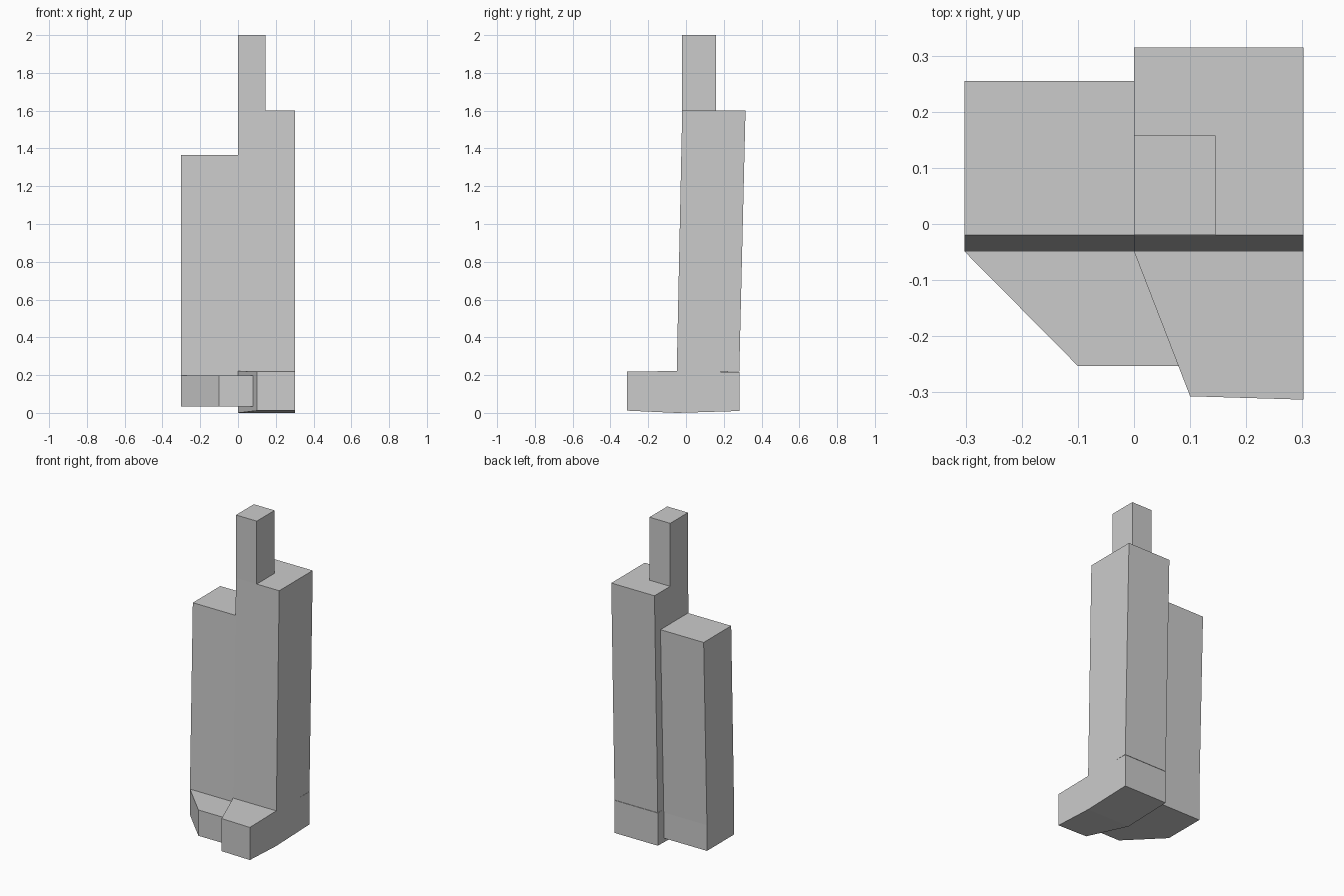
import bpy, bmesh

if "Cube" in bpy.data.objects:
    bpy.data.objects.remove(bpy.data.objects["Cube"])

W = 0.302  # half width


def loft(name, bottom, top):
    """Closed solid between two matching rings of 3D points (counter-clockwise)."""
    bm = bmesh.new()
    lo = [bm.verts.new(p) for p in bottom]
    hi = [bm.verts.new(p) for p in top]
    n = len(lo)
    bm.faces.new(lo[::-1])
    bm.faces.new(hi)
    for i in range(n):
        j = (i + 1) % n
        bm.faces.new((lo[i], lo[j], hi[j], hi[i]))
    bmesh.ops.recalc_face_normals(bm, faces=bm.faces)
    mesh = bpy.data.meshes.new(name)
    bm.to_mesh(mesh)
    bm.free()
    obj = bpy.data.objects.new(name, mesh)
    bpy.context.collection.objects.link(obj)
    return obj


def rect(x0, x1, y0, y1, z):
    return [(x0, y0, z), (x1, y0, z), (x1, y1, z), (x0, y1, z)]


def slab(name, outline):
    """Solid from plan points given as (x, y, bottom z, top z)."""
    return loft(name, [(x, y, b) for x, y, b, t in outline],
                [(x, y, t) for x, y, b, t in outline])


# Two towers leaning slightly backwards, and the post on the taller one
loft("tall_tower", rect(0, W, -0.049, 0.282, 0.218), rect(0, W, -0.02, 0.315, 1.602))
loft("short_tower", rect(-W, 0, -0.049, 0.222, 0.197), rect(-W, 0, -0.02, 0.255, 1.365))
loft("top_post", rect(0, 0.145, -0.02, 0.158, 1.6), rect(0, 0.145, -0.02, 0.158, 2.0))

# Larger base under the tall tower, creased where the tower front meets it
slab("tall_base_front", [(0.1, -0.307, 0.012, 0.218), (W, -0.313, 0.012, 0.218),
                         (W, -0.049, 0.0, 0.222), (0, -0.049, 0.0, 0.222)])
slab("tall_base_back", [(0, -0.049, 0.0, 0.222), (W, -0.049, 0.0, 0.222),
                        (W, 0.282, 0.01, 0.216), (0, 0.282, 0.01, 0.216)])

# Smaller base under the short tower, with a chamfered front corner
short_plan = [(-W, -0.049), (-0.1, -0.253), (0.1, -0.253), (0.1, 0.222), (-W, 0.222)]
slab("short_base", [(x, y, 0.035, 0.198) for x, y in short_plan])
